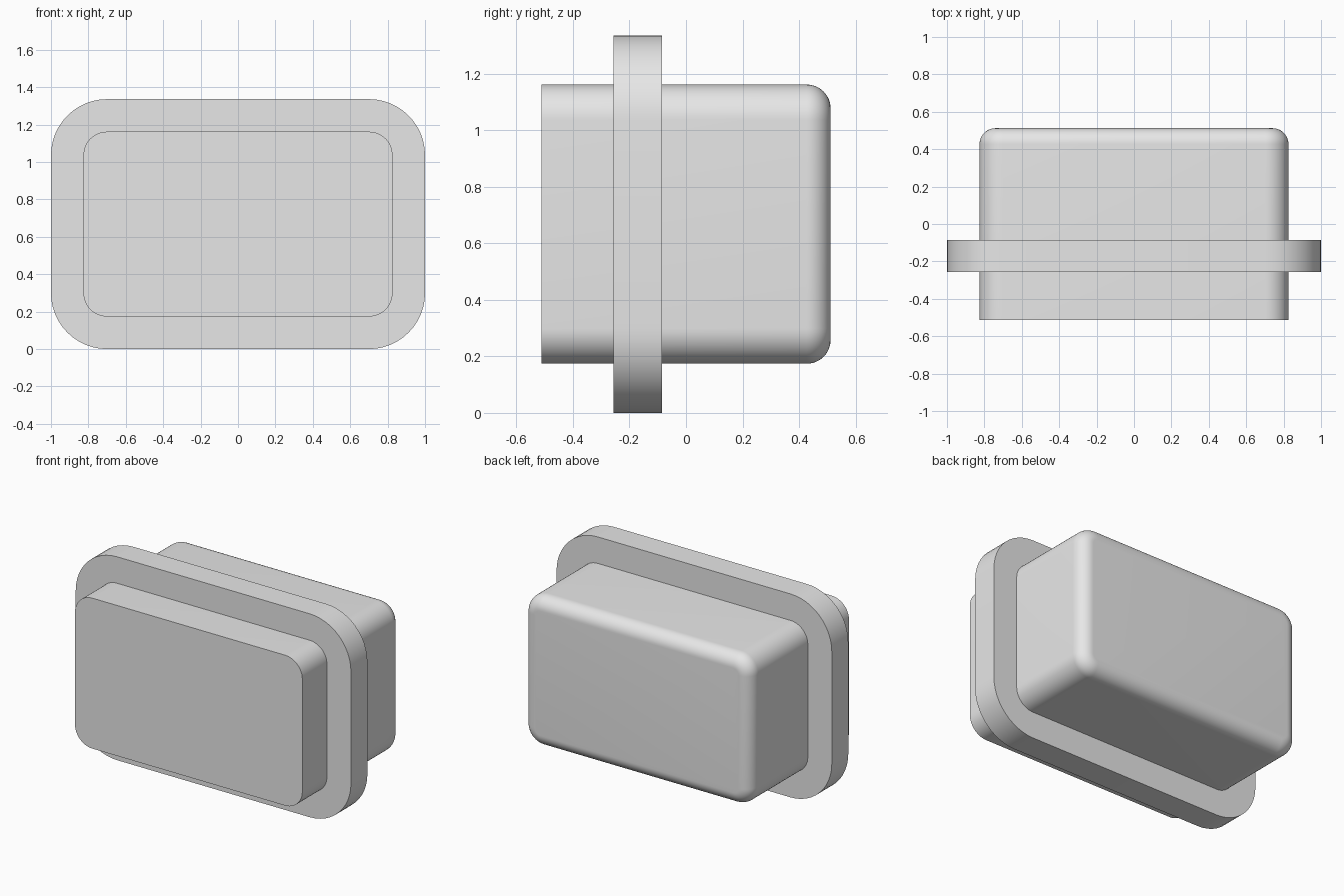
import bpy
import bmesh
from math import cos, sin, pi

cube = bpy.data.objects.get("Cube")
if cube:
    bpy.data.objects.remove(cube, do_unlink=True)

# Single plain grey
grey = bpy.data.materials.new("light_grey")
grey.use_nodes = True
grey.diffuse_color = (0.8, 0.8, 0.8, 1)
grey.node_tree.nodes["Principled BSDF"].inputs["Base Color"].default_value = (0.8, 0.8, 0.8, 1)

MID_Z = 0.668
STEPS = 12


def ring(bm, half_x, half_z, radius, y):
    """Rounded rectangle of vertices facing along y."""
    verts = []
    for corner, (sx, sz) in enumerate([(1, 1), (-1, 1), (-1, -1), (1, -1)]):
        for i in range(STEPS + 1):
            a = (corner + i / STEPS) * pi / 2
            x = sx * (half_x - radius) + radius * cos(a)
            z = sz * (half_z - radius) + radius * sin(a)
            verts.append(bm.verts.new((x, y, MID_Z + z)))
    return verts


def rounded_block(name, half_x, half_z, radius, y_front, y_back, edge=0):
    """Extruded rounded rectangle, with an optional rounded back rim."""
    bm = bmesh.new()
    rings = [ring(bm, half_x, half_z, radius, y_front)]
    if edge:
        for i in range(STEPS + 1):
            a = i / STEPS * pi / 2
            inset = edge * (1 - cos(a))
            rings.append(ring(bm, half_x - inset, half_z - inset, radius - inset,
                              y_back - edge + edge * sin(a)))
    else:
        rings.append(ring(bm, half_x, half_z, radius, y_back))
    for r, s in zip(rings, rings[1:]):
        for i in range(len(r)):
            j = (i + 1) % len(r)
            bm.faces.new((r[i], r[j], s[j], s[i]))
    bm.faces.new(rings[0])
    bm.faces.new(rings[-1])
    bmesh.ops.recalc_face_normals(bm, faces=bm.faces)
    mesh = bpy.data.meshes.new(name)
    bm.to_mesh(mesh)
    bm.free()
    mesh.materials.append(grey)
    obj = bpy.data.objects.new(name, mesh)
    bpy.context.collection.objects.link(obj)
    bpy.ops.object.select_all(action="DESELECT")
    obj.select_set(True)
    bpy.context.view_layer.objects.active = obj
    bpy.ops.object.shade_smooth_by_angle(angle=pi / 6)
    return obj


# Main box with a softened back, and the flange around it
rounded_block("body", 0.826, 0.494, 0.125, -0.512, 0.512, edge=0.085)
rounded_block("flange", 1.0, 0.668, 0.3, -0.256, -0.085)
